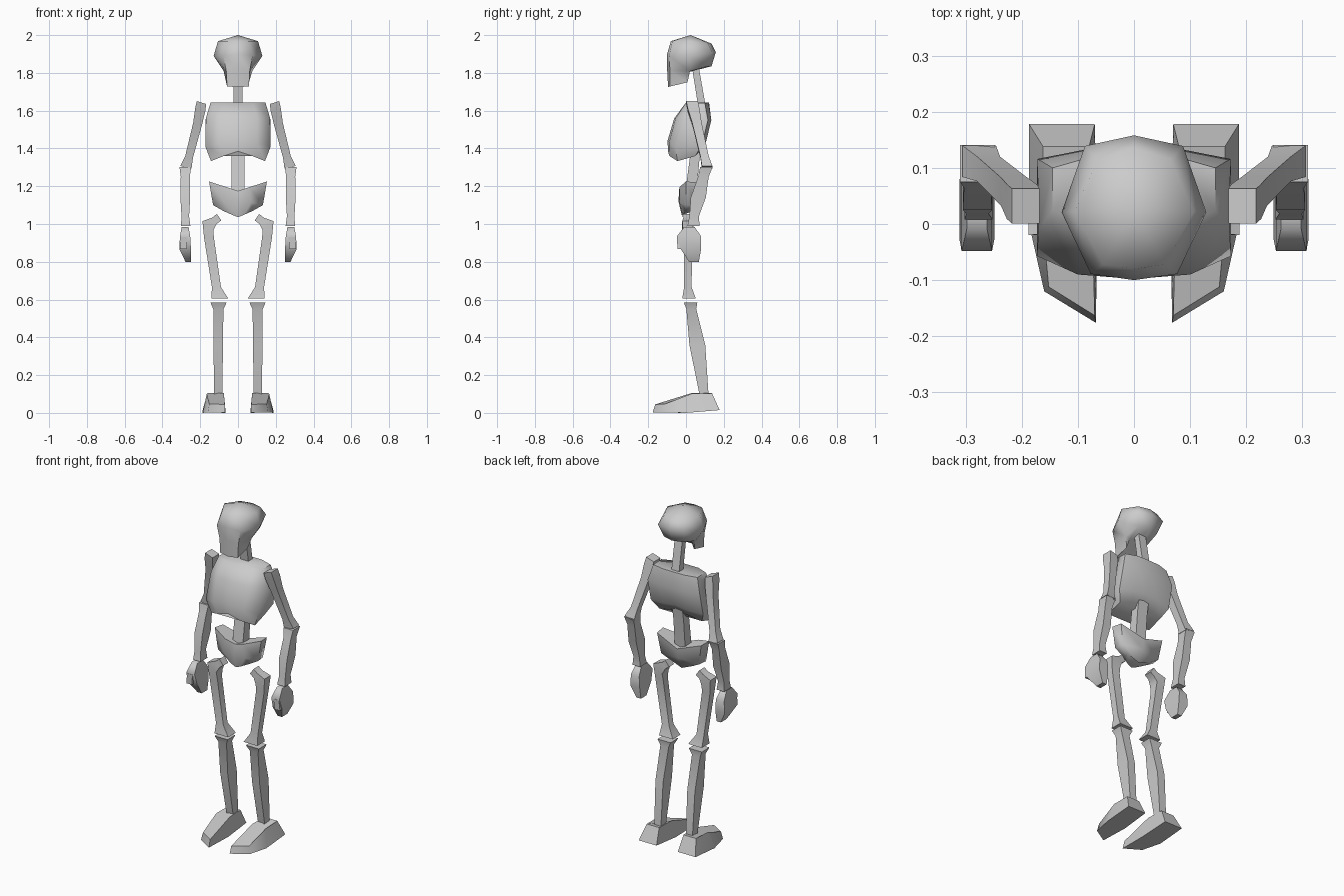
import bpy, bmesh, math

bone = bpy.data.materials.new("bone_grey")
bone.diffuse_color = (0.6, 0.6, 0.6, 1)


def loft(name, rings, angle=60, apex=None):
    """Skin a list of equal-length point rings, capping both ends."""
    bm = bmesh.new()
    loops = [[bm.verts.new(p) for p in ring] for ring in rings]
    n = len(loops[0])
    for a, b in zip(loops, loops[1:]):
        for i in range(n):
            j = (i + 1) % n
            bm.faces.new((a[i], a[j], b[j], b[i]))
    if apex:
        tip = bm.verts.new(apex)
        for i in range(n):
            bm.faces.new((loops[0][(i + 1) % n], loops[0][i], tip))
    else:
        bm.faces.new(loops[0])
    bm.faces.new(loops[-1])
    bmesh.ops.recalc_face_normals(bm, faces=bm.faces)
    me = bpy.data.meshes.new(name)
    bm.to_mesh(me)
    bm.free()
    me.materials.append(bone)
    ob = bpy.data.objects.new(name, me)
    bpy.context.collection.objects.link(ob)
    bpy.ops.object.select_all(action='DESELECT')
    ob.select_set(True)
    bpy.context.view_layer.objects.active = ob
    bpy.ops.object.shade_smooth_by_angle(angle=math.radians(angle))
    return ob


def whole(half):
    """Complete a half ring running from front centre to back centre."""
    return half + [(-x, y, z) for x, y, z in reversed(half[1:-1])]


def box_ring(cx, cy, cz, hx, hy, tilt=0):
    """Rectangle around a centre, tilted about the front-back axis."""
    t = math.radians(tilt)
    return [(cx + s * hx * math.cos(t), cy + u * hy, cz + s * hx * math.sin(t))
            for s, u in ((-1, -1), (1, -1), (1, 1), (-1, 1))]


def pair(name, rings):
    """Build a limb part on both sides."""
    for side, m in (("left", 1), ("right", -1)):
        loft(f"{name}_{side}", [[(m * x, y, z) for x, y, z in r] for r in rings])


# Skull: crown, brow, cheek and jaw rings
loft("skull", [whole(h) for h in (
    [(0, -.08, 1.968), (.055, -.072, 1.968), (.106, .022, 1.968), (.065, .115, 1.958), (0, .135, 1.955)],
    [(0, -.1, 1.9), (.077, -.089, 1.89), (.129, .021, 1.89), (.0875, .139, 1.91), (0, .158, 1.91)],
    [(0, -.1, 1.82), (.062, -.085, 1.81), (.076, .021, 1.81), (.065, .115, 1.835), (0, .135, 1.835)],
    [(0, -.095, 1.725), (.058, -.085, 1.728), (.058, .008, 1.75), (.045, .018, 1.805), (0, .02, 1.81)],
)], apex=(0, .024, 2.0))

# Neck and lower spine
loft("neck", [box_ring(0, .048, 1.84, .025, .018), box_ring(0, .085, 1.62, .025, .02)])
loft("lower_spine", [box_ring(0, .06, 1.44, .034, .028), box_ring(0, .045, 1.34, .034, .026),
                     box_ring(0, .025, 1.16, .034, .03)])

# Ribcage with arched lower edge
loft("ribcage", [whole(h) for h in (
    [(0, 0, 1.643), (.08, 0, 1.643), (.145, .025, 1.643), (.145, .1, 1.64), (.075, .12, 1.643), (0, .122, 1.643)],
    [(0, -.062, 1.56), (.1, -.055, 1.56), (.17, -.01, 1.56), (.172, .116, 1.55), (.08, .134, 1.55), (0, .134, 1.55)],
    [(0, -.098, 1.44), (.1, -.09, 1.43), (.173, -.057, 1.41), (.173, .085, 1.42), (.08, .105, 1.43), (0, .105, 1.44)],
    [(0, -.095, 1.385), (.075, -.088, 1.36), (.143, -.045, 1.333), (.14, .05, 1.36), (.075, .07, 1.38), (0, .07, 1.39)],
)])

# Pelvis bowl
loft("pelvis", [whole(h) for h in (
    [(0, -.025, 1.175), (.06, -.035, 1.195), (.153, 0, 1.225), (.145, .065, 1.22), (0, .085, 1.17)],
    [(0, -.04, 1.12), (.07, -.035, 1.115), (.132, 0, 1.1), (.125, .055, 1.1), (0, .075, 1.11)],
    [(0, -.02, 1.036), (.03, -.018, 1.048), (.075, 0, 1.068), (.07, .035, 1.068), (0, .04, 1.04)],
)])

# Upper arm bones, leaning outward and back
pair("upper_arm", [box_ring(.193, .032, 1.643, .026, .031, 18),
                   box_ring(.2, .04, 1.605, .028, .031, 18),
                   box_ring(.214, .058, 1.53, .024, .025, 14),
                   box_ring(.259, .098, 1.355, .021, .022, 14),
                   box_ring(.276, .112, 1.3, .031, .028, 14)])

# Forearm bones, leaning forward
pair("forearm", [box_ring(.279, .108, 1.302, .031, .033),
                 box_ring(.279, .092, 1.25, .024, .028),
                 box_ring(.279, .065, 1.14, .026, .04),
                 box_ring(.279, .043, 1.04, .02, .025),
                 box_ring(.277, .04, .99, .025, .032)])

# Hand with curled fingers, and thumb
pair("hand", [box_ring(.28, .018, .985, .018, .027),
              box_ring(.28, .016, .935, .027, .064),
              box_ring(.28, .026, .868, .031, .054),
              box_ring(.264, .042, .8, .014, .026)])
pair("thumb", [box_ring(.285, -.03, .93, .018, .018),
               box_ring(.29, -.027, .868, .018, .018)])

# Thigh bones with angled hip heads
pair("thigh", [box_ring(.1, .01, 1.036, .021, .024, 55),
               box_ring(.124, .01, 1.018, .02, .024, 55),
               box_ring(.159, .01, .992, .037, .03, 38),
               box_ring(.154, .01, .93, .026, .022),
               box_ring(.114, .01, .665, .024, .02),
               box_ring(.096, .016, .605, .045, .036)])

# Shin bones with rear calf bulge
pair("shin", [box_ring(.103, .024, .585, .043, .036),
              box_ring(.104, .028, .55, .027, .026),
              box_ring(.105, .06, .36, .025, .042),
              box_ring(.104, .095, .1, .022, .024)])

# Feet: sole outline to upper outline
pair("foot", [
    [(.068, -.176, .003), (.16, -.12, .003), (.187, 0, 0), (.187, .178, .015), (.07, .178, .015), (.065, 0, 0)],
    [(.07, -.163, .045), (.152, -.112, .047), (.165, .03, .102), (.162, .138, .104), (.08, .138, .104),
     (.075, .03, .105)],
])
